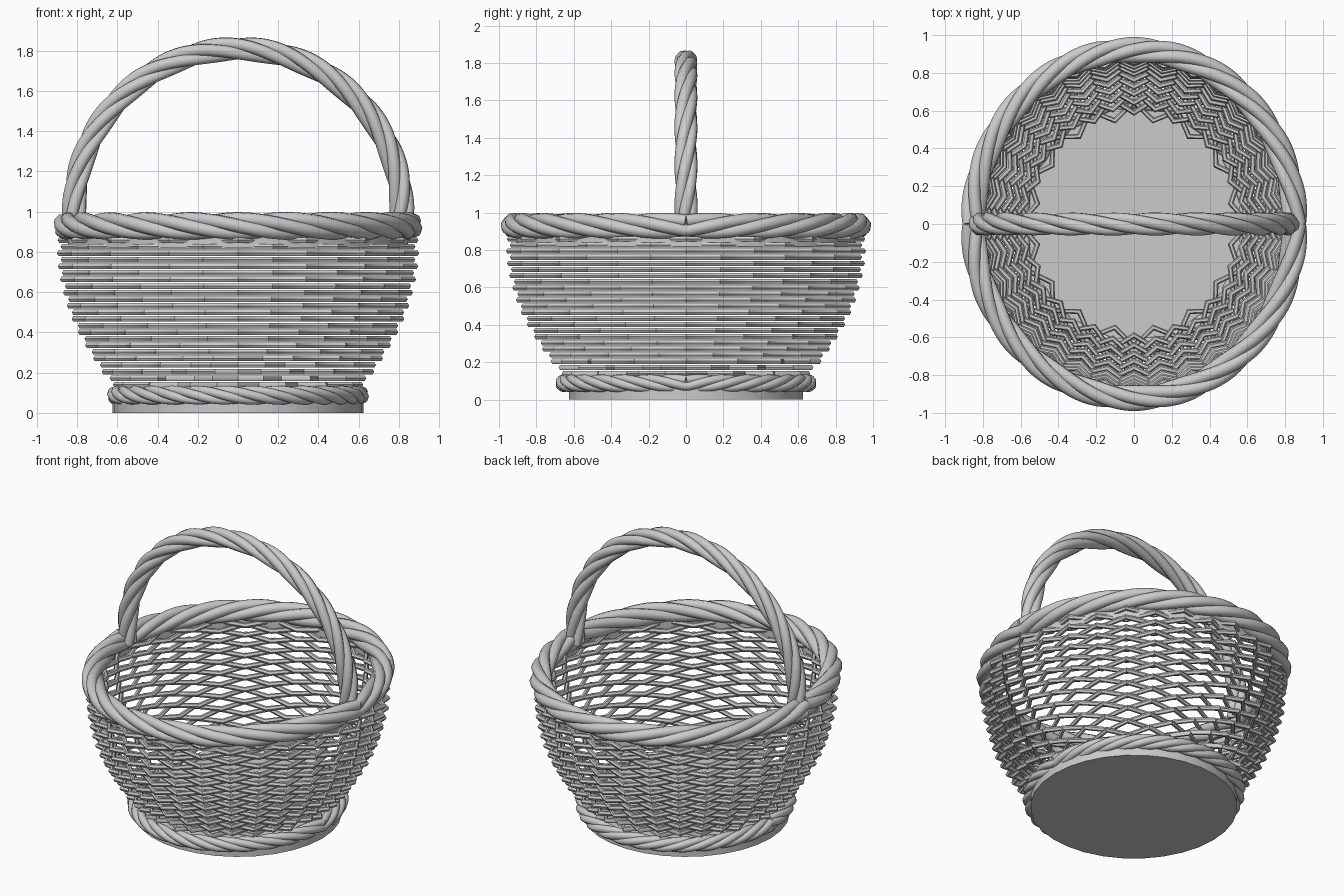
import bpy, math
from math import sin, cos, pi
from mathutils import Vector

if "Cube" in bpy.data.objects:
    bpy.data.objects.remove(bpy.data.objects["Cube"])

SQUASH = 0.935  # the basket is slightly narrower in x than in y


def tubes(name, paths, radius, cyclic=False, sides_res=2):
    """Round tubes along point lists, joined in one mesh object."""
    cu = bpy.data.curves.new(name, 'CURVE')
    cu.dimensions = '3D'
    cu.bevel_depth = radius
    cu.bevel_resolution = sides_res
    cu.use_fill_caps = True
    for pts in paths:
        sp = cu.splines.new('POLY')
        sp.points.add(len(pts) - 1)
        for p, co in zip(sp.points, pts):
            p.co = (*co, 1)
        sp.use_cyclic_u = cyclic
    ob = bpy.data.objects.new(name, cu)
    bpy.context.collection.objects.link(ob)
    finish(ob, True)
    return ob


def finish(ob, convert=False):
    bpy.ops.object.select_all(action='DESELECT')
    ob.select_set(True)
    bpy.context.view_layer.objects.active = ob
    if convert:
        bpy.ops.object.convert(target='MESH')
    bpy.ops.object.shade_smooth_by_angle(angle=math.radians(50))


def rope(frame, steps, strands, offset, turns):
    """Twisted strand paths; frame(t) gives centre, outward and side axes."""
    out = []
    for s in range(strands):
        pts = []
        for i in range(steps + 1):
            t = i / steps
            c, u, v = frame(t)
            a = 2 * pi * (s / strands + turns * t) + pi / 4
            pts.append(c + offset * (cos(a) * u + sin(a) * v))
        out.append(pts)
    return out


def half_ring(rx, ry, z):
    def frame(t):
        a = pi * t
        u = Vector((cos(a) / rx, -sin(a) / ry, 0)).normalized()
        return Vector((rx * cos(a), -ry * sin(a), z)), u, Vector((0, 0, 1))
    return frame


def twisted_ring(name, rx, ry, z, offset, radius, turns):
    # front half mirrored to the back, giving chevron seams at the sides
    front = rope(half_ring(rx, ry, z), 72, 4, offset, turns)
    back = [[Vector((p.x, -p.y, p.z)) for p in path] for path in front]
    return tubes(name, front + back, radius)


# base disc
bpy.ops.mesh.primitive_cylinder_add(vertices=32, radius=0.625, depth=0.1, location=(0, 0, 0.05))
base = bpy.context.object
base.name = "base_disc"
finish(base)

# woven wall: zigzag rows, alternate rows shifted by half a period
PROFILE = [(0.13, 0.655), (0.2, 0.72), (0.3, 0.79), (0.4, 0.85), (0.5, 0.90),
           (0.6, 0.93), (0.7, 0.955), (0.8, 0.963), (0.9, 0.955)]


def wall_radius(z):
    for (z0, r0), (z1, r1) in zip(PROFILE, PROFILE[1:]):
        if z <= z1:
            return r0 + (r1 - r0) * (z - z0) / (z1 - z0)
    return PROFILE[-1][1]


ROWS, PERIODS = 23, 16
rows = []
for k in range(ROWS):
    z = 0.14 + k * 0.0327
    outer = wall_radius(z) - 0.016
    ring = []
    for i in range(PERIODS * 2):
        a = 2 * pi * i / (PERIODS * 2)
        r = outer - (0.09 if (i + k) % 2 else 0)
        ring.append((SQUASH * r * cos(a), r * sin(a), z))
    rows.append(ring)
tubes("woven_wall", rows, 0.0158, cyclic=True, sides_res=1)

# thin band behind the rim
bpy.ops.mesh.primitive_cylinder_add(vertices=64, radius=0.905, depth=0.1,
                                    end_fill_type='NOTHING', location=(0, 0, 0.87))
band = bpy.context.object
band.name = "rim_band"
band.scale = (SQUASH, 1, 1)
finish(band)

# twisted foot ring and rim
twisted_ring("foot_ring", 0.605, 0.652, 0.088, 0.024, 0.024, 3.5)
twisted_ring("top_rim", 0.852, 0.922, 0.93, 0.035, 0.034, 2.75)


# arched handle: short straight legs into the rim, then a half ellipse
def handle_frame(t):
    leg = 0.03
    if t < leg or t > 1 - leg:
        side = 1 if t < 0.5 else -1
        d = t if t < 0.5 else 1 - t
        return Vector((0.815 * side, 0, 0.92 + 0.08 * d / leg)), Vector((side, 0, 0)), Vector((0, 1, 0))
    a = pi * (t - leg) / (1 - 2 * leg)
    c = Vector((0.815 * cos(a), 0, 1.0 + 0.81 * sin(a)))
    return c, Vector((cos(a), 0, sin(a))), Vector((0, 1, 0))


tubes("handle", rope(handle_frame, 100, 4, 0.031, 3), 0.031)
